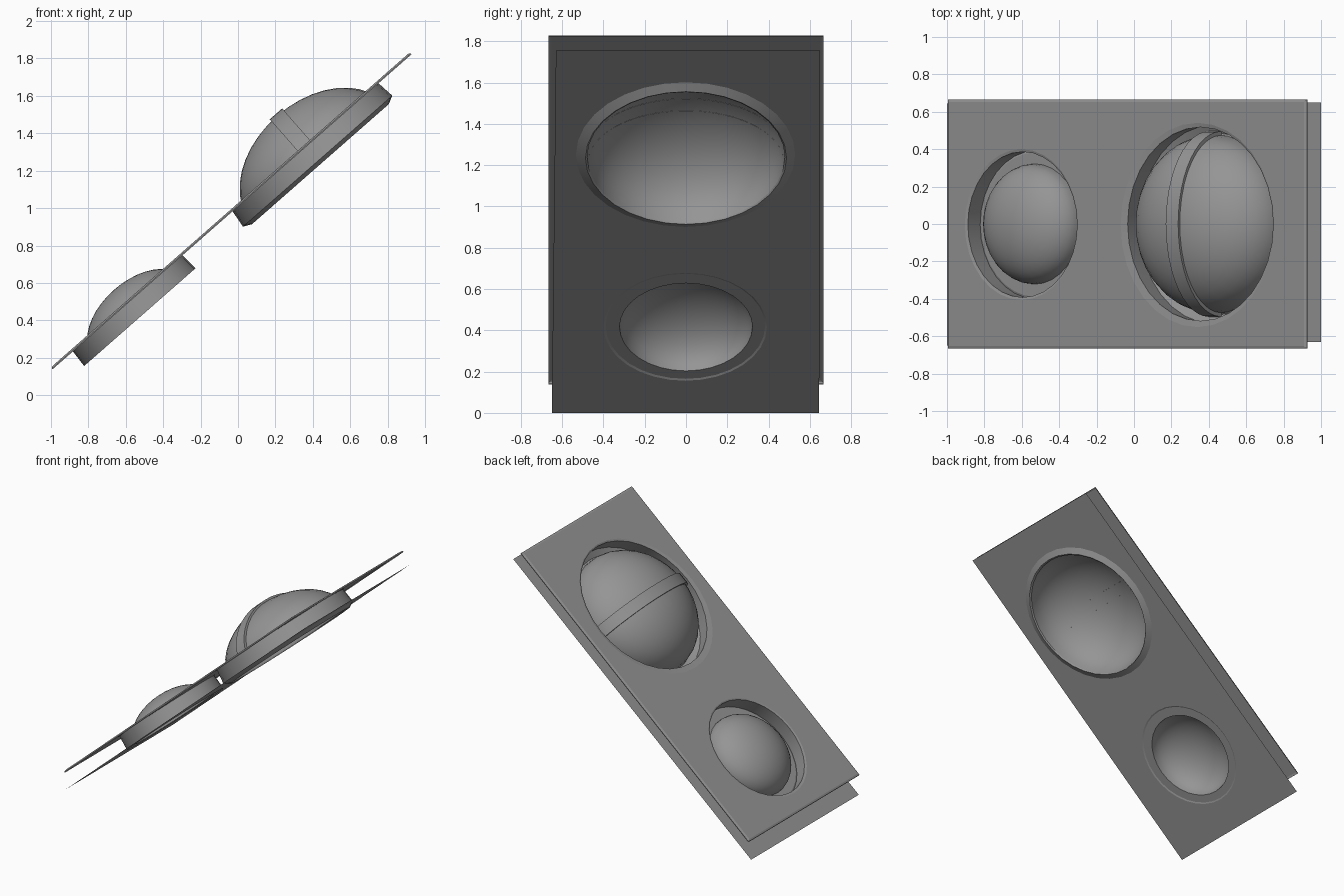
import bpy, bmesh, math
from mathutils import Matrix

if "Cube" in bpy.data.objects:
    bpy.data.objects.remove(bpy.data.objects["Cube"])

# Slanted frame: local x runs up the slope, local z is the panel normal
A = math.atan2(1.755, 2.0)
FRAME = Matrix.Translation((-1, 0, 0)) @ Matrix.Rotation(-A, 4, 'Y')
SEG = 32

GREY = bpy.data.materials.new("dark_grey")
GREY.diffuse_color = (0.3, 0.3, 0.3, 1)
GREY.use_nodes = True
GREY.node_tree.nodes["Principled BSDF"].inputs["Base Color"].default_value = GREY.diffuse_color


def finish(name, bm, angle=35):
    bmesh.ops.remove_doubles(bm, verts=bm.verts, dist=1e-5)
    bmesh.ops.recalc_face_normals(bm, faces=bm.faces)
    me = bpy.data.meshes.new(name)
    bm.to_mesh(me)
    bm.free()
    me.transform(FRAME)
    me.materials.append(GREY)
    ob = bpy.data.objects.new(name, me)
    bpy.context.collection.objects.link(ob)
    bpy.ops.object.select_all(action='DESELECT')
    ob.select_set(True)
    bpy.context.view_layer.objects.active = ob
    bpy.ops.object.shade_smooth_by_angle(angle=math.radians(angle))
    return ob


def circle(bm, cx, cy, r, w):
    return [bm.verts.new((cx + r * math.cos(2 * math.pi * i / SEG),
                          cy + r * math.sin(2 * math.pi * i / SEG), w))
            for i in range(SEG)]


def loop_edges(bm, vs):
    return [bm.edges.new((vs[i], vs[(i + 1) % len(vs)])) for i in range(len(vs))]


def bridge(bm, a, b):
    n = len(a)
    for i in range(n):
        j = (i + 1) % n
        bm.faces.new((a[i], a[j], b[j], b[i]))


def sheet(name, corners, holes, lip=None):
    """Thin plate with round holes; lip is a list of (outset, drop) steps."""
    bm = bmesh.new()
    outer = [bm.verts.new(c) for c in corners]
    edges = loop_edges(bm, outer)
    for h in holes:
        edges += loop_edges(bm, circle(bm, *h))
    bmesh.ops.triangle_fill(bm, use_beauty=True, use_dissolve=False, edges=edges)
    prev = outer
    mid = sum(c[0] for c in corners) / 4
    for out, drop in lip or []:
        ring = [bm.verts.new((x + math.copysign(out, x - mid),
                              y + math.copysign(out, y), z - drop))
                for x, y, z in corners]
        bridge(bm, prev, ring)
        prev = ring
    return finish(name, bm, 12)


def loft(name, rings):
    bm = bmesh.new()
    loops = [circle(bm, *r) for r in rings]
    for a, b in zip(loops, loops[1:]):
        bridge(bm, a, b)
    return finish(name, bm, 20)


def dome(name, cx, r, base, top, n=10):
    bm = bmesh.new()
    loops = [circle(bm, cx, 0, r * math.cos(t), base + (top - base) * math.sin(t))
             for t in (math.pi / 2 * k / n for k in range(n))]
    for a, b in zip(loops, loops[1:]):
        bridge(bm, a, b)
    tip = bm.verts.new((cx, 0, top))
    for i in range(SEG):
        bm.faces.new((loops[-1][i], loops[-1][(i + 1) % SEG], tip))
    return finish(name, bm, 60)


BIG, SMALL = 1.893, 0.626

# Two parallel plates with matching openings
top_holes = [(1.88, -0.005, 0.546, 0.112), (0.628, -0.003, 0.403, 0.112)]
low_holes = [(1.897, -0.002, 0.531, 0.0), (0.632, -0.004, 0.396, 0.0)]
sheet("upper_plate", [(0.112, -0.652, 0.112), (2.637, -0.652, 0.112),
                      (2.637, 0.652, 0.112), (0.112, 0.652, 0.112)],
      top_holes, [(0.010, 0.003), (0.014, 0.008), (0.014, 0.014)])
sheet("lower_plate", [(0, -0.65, 0), (2.661, -0.63, 0),
                      (2.661, 0.65, 0), (0, 0.645, 0)], low_holes)

# Bezel walls joining the plates, with an inner rim round each dome
loft("large_bezel", [top_holes[0], (1.897, 0, 0.518, 0.107), low_holes[0],
                     (1.897, 0, 0.487, -0.022), (BIG, 0, 0.479, -0.014)])
loft("small_bezel", [top_holes[1], (0.632, -0.003, 0.389, 0.108), low_holes[1],
                     (0.632, -0.003, 0.386, 0.004), (SMALL, 0, 0.322, 0.004)])

# Domes
R, BASE, TOP = 0.479, -0.014, 0.325
dome("large_dome", BIG, R, BASE, TOP)
dome("small_dome", SMALL, 0.322, 0.004, 0.201)

# Raised strap across the large dome
bm = bmesh.new()
prev = None
for k in range(25):
    t = math.pi * k / 24
    row = []
    for u, s in ((1.852, 0.995), (1.852, 1.04), (1.94, 1.04), (1.94, 0.995)):
        f = s * math.sqrt(1 - ((u - BIG) / R) ** 2)
        row.append(bm.verts.new((u, R * f * math.cos(t),
                                 BASE + (TOP - BASE) * f * math.sin(t))))
    if prev:
        for i in range(3):
            bm.faces.new((prev[i], prev[i + 1], row[i + 1], row[i]))
    prev = row
finish("dome_strap", bm)
